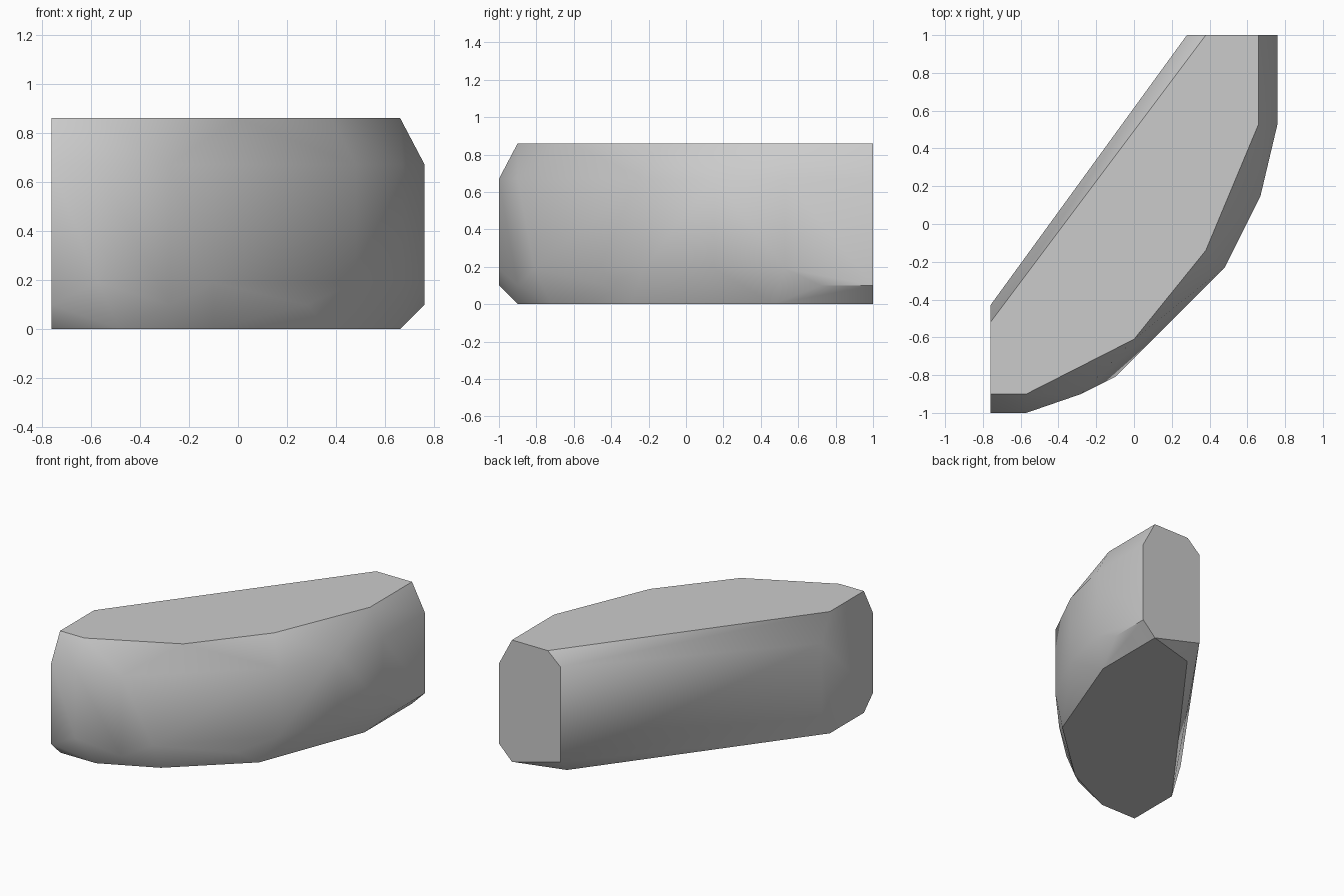
import bpy
import bmesh
import math

cube = bpy.data.objects.get("Cube")
if cube:
    bpy.data.objects.remove(cube, do_unlink=True)


def make_material(name, colour):
    mat = bpy.data.materials.new(name)
    mat.use_nodes = True
    mat.diffuse_color = colour
    mat.node_tree.nodes["Principled BSDF"].inputs["Base Color"].default_value = colour
    return mat


def hull_object(name, points, mat):
    """Wrap a closed convex skin around stacked outlines."""
    bm = bmesh.new()
    for p in points:
        bm.verts.new(p)
    hull = bmesh.ops.convex_hull(bm, input=bm.verts[:])
    loose = {v for v in hull["geom_interior"] + hull["geom_unused"]
             if isinstance(v, bmesh.types.BMVert)}
    bmesh.ops.delete(bm, geom=list(loose), context="VERTS")
    bmesh.ops.dissolve_limit(bm, angle_limit=math.radians(0.5),
                             verts=bm.verts[:], edges=bm.edges[:])
    bmesh.ops.recalc_face_normals(bm, faces=bm.faces[:])
    mesh = bpy.data.meshes.new(name)
    bm.to_mesh(mesh)
    bm.free()
    mesh.materials.append(mat)
    obj = bpy.data.objects.new(name, mesh)
    bpy.context.collection.objects.link(obj)
    return obj


HEIGHT = 0.86
LEFT, RIGHT, BACK = -0.76, 0.76, 1.0

# flat top and bottom outlines
top = [(LEFT, -0.9), (-0.57, -0.9), (0, -0.61), (0.38, -0.14),
       (0.66, 0.53), (0.66, BACK), (0.38, BACK), (LEFT, -0.52)]
bottom = [(LEFT, -0.9), (-0.48, -0.9), (-0.1, -0.72), (0.37, -0.29),
          (0.66, 0.47), (0.66, BACK), (0.3, 0.9), (LEFT, -0.52)]

# widest outlines, where the wall meets the upper and lower bevels
upper_wall = [(LEFT, -1, 0.67), (-0.57, -1, 0.67), (-0.28, -0.9, 0.67),
              (0.48, -0.23, 0.67), (0.67, 0.15, 0.67), (RIGHT, 0.53, 0.67),
              (RIGHT, BACK, 0.67), (0.28, BACK, 0.77), (LEFT, -0.43, 0.67)]
lower_wall = [(LEFT, -1, 0.1), (-0.57, -1, 0.19), (-0.28, -0.9, 0.1),
              (-0.1, -0.81, 0.19), (0.28, -0.43, 0.1), (0.48, -0.23, 0.19),
              (0.67, 0.15, 0.19), (RIGHT, 0.53, 0.19), (RIGHT, 0.72, 0.1),
              (RIGHT, BACK, 0.1), (0.28, BACK, 0.1), (LEFT, -0.43, 0.19)]

points = [(x, y, HEIGHT) for x, y in top]
points += [(x, y, 0) for x, y in bottom]
points += upper_wall + lower_wall

grey = make_material("plain grey", (0.6, 0.6, 0.6, 1))
block = hull_object("curved_block", points, grey)

# smooth curved wall with crisp caps and ends
bpy.ops.object.select_all(action="DESELECT")
block.select_set(True)
bpy.context.view_layer.objects.active = block
bpy.ops.object.shade_smooth_by_angle(angle=math.radians(40))
